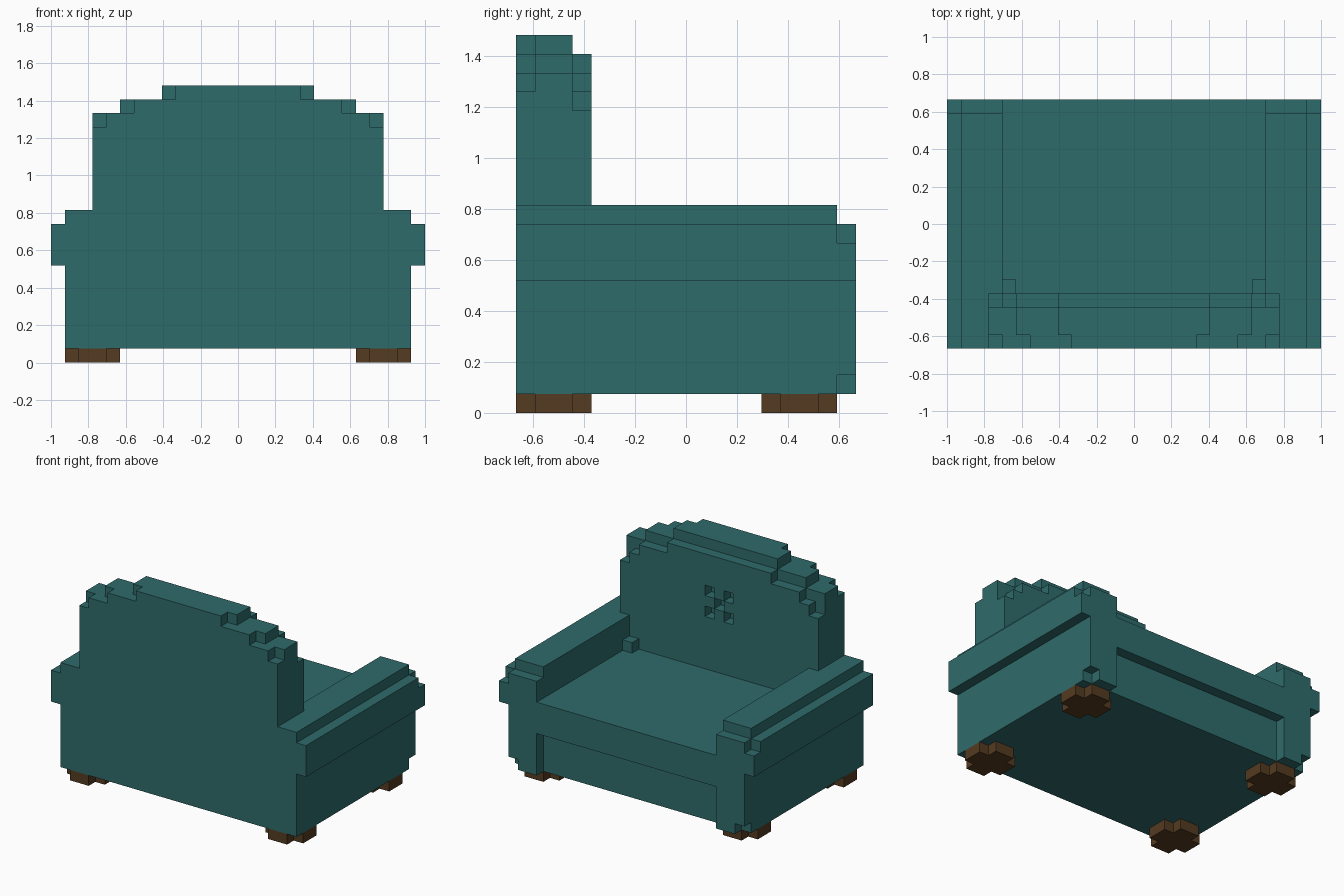
import bpy, bmesh
from mathutils import Vector

if "Cube" in bpy.data.objects:
    bpy.data.objects.remove(bpy.data.objects["Cube"])

# Block armchair on a 27 x 18 x 20 grid of cubes, backrest towards -y
NX, NY = 27, 18
U = 2 / NX


def box(x0, x1, y0, y1, z0, z1):
    """Set of grid cells, upper limits excluded."""
    return {(x, y, z) for x in range(x0, x1) for y in range(y0, y1) for z in range(z0, z1)}


def mirror(cells):
    return {(NX - 1 - x, y, z) for x, y, z in cells}


def both(cells):
    return cells | mirror(cells)


def material(name, rgb):
    m = bpy.data.materials.new(name)
    m.diffuse_color = (*rgb, 1)
    m.use_nodes = True
    m.node_tree.nodes["Principled BSDF"].inputs["Base Color"].default_value = m.diffuse_color
    return m


teal = material("teal_fabric", (0.028, 0.147, 0.147))
brown = material("dark_wood", (0.089, 0.044, 0.015))

# Seat block: the cushion overhangs a front panel set back by one cube
seat = box(4, 23, 0, 17, 1, 8) | box(4, 23, 17, 18, 5, 8)
seat |= both(box(4, 5, 4, 5, 8, 9))          # small cube in each rear corner

# Arm: upright side, outer roll, raised top, chipped front corners
arm = box(1, 4, 0, 18, 1, 10) | box(0, 1, 0, 18, 7, 10) | box(1, 4, 0, 17, 10, 11)
arm -= {(0, 17, 9), (1, 17, 1)}

# Backrest: stepped arch, with the front layer one cube lower
STEPS = [(3, 18), (5, 19), (8, 20)]          # inset from the side, height
backrest = set()
for inset, top in STEPS:
    backrest |= box(inset, NX - inset, 0, 3, 8, top)
    backrest |= box(inset, NX - inset, 3, 4, 8, top - 1)
for inset, top in STEPS:
    backrest -= both({(inset, 0, top - 1)})  # chipped rear corners
backrest -= both({(3, 3, 16)})
# Cross-shaped tufting of five recessed cubes
backrest -= {(13, 3, 14)} | both({(12, 3, 13), (12, 3, 15)})
backrest -= both(arm)


# Foot: square without its corners
def foot(x, y):
    return box(x, x + 4, y + 1, y + 3, 0, 1) | box(x + 1, x + 3, y, y + 4, 0, 1)


parts = {
    "seat": (seat, teal),
    "left_arm": (arm, teal),
    "right_arm": (mirror(arm), teal),
    "backrest": (backrest, teal),
}
for name, y in (("rear", 0), ("front", 13)):
    parts[name + "_left_foot"] = (foot(1, y), brown)
    parts[name + "_right_foot"] = (mirror(foot(1, y)), brown)

solid = set().union(*(cells for cells, _ in parts.values()))


def build(name, cells, mat):
    """Skin only the cube sides that are exposed in the whole chair."""
    bm = bmesh.new()
    verts = {}

    def vert(p):
        p = tuple(p)
        if p not in verts:
            verts[p] = bm.verts.new(((p[0] - NX / 2) * U, (p[1] - NY / 2) * U, p[2] * U))
        return verts[p]

    for c in sorted(cells):
        for axis in range(3):
            for side in (0, 1):
                near = list(c)
                near[axis] += 2 * side - 1
                if tuple(near) in solid:
                    continue
                a, b = (axis + 1) % 3, (axis + 2) % 3
                corners = []
                for da, db in ((0, 0), (1, 0), (1, 1), (0, 1)):
                    p = list(c)
                    p[axis] += side
                    p[a] += da
                    p[b] += db
                    corners.append(vert(p))
                bm.faces.new(corners if side else corners[::-1])
    mesh = bpy.data.meshes.new(name)
    bm.to_mesh(mesh)
    bm.free()
    mesh.materials.append(mat)
    bpy.context.collection.objects.link(bpy.data.objects.new(name, mesh))


for name, (cells, mat) in parts.items():
    build(name, cells, mat)
